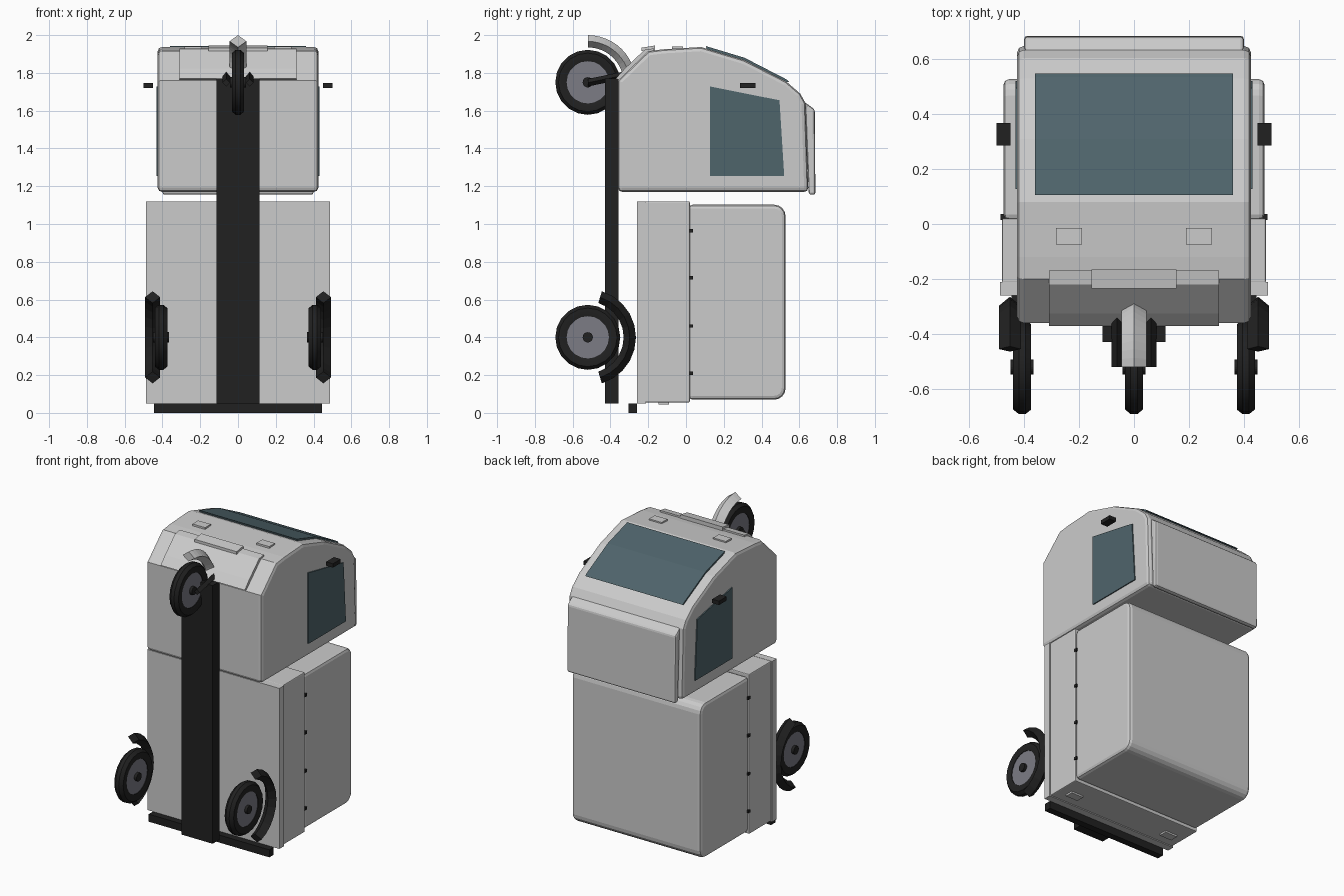
import bpy, bmesh, math
from mathutils import Vector

if "Cube" in bpy.data.objects:
    bpy.data.objects.remove(bpy.data.objects["Cube"])


def mat(name, col):
    m = bpy.data.materials.new(name)
    m.diffuse_color = (*col, 1)
    m.use_nodes = True
    m.node_tree.nodes["Principled BSDF"].inputs["Base Color"].default_value = m.diffuse_color
    return m


BODY = mat("light_grey_paint", (0.6, 0.6, 0.6))
BLACK = mat("black_rubber", (0.015, 0.015, 0.015))
GLASS = mat("tinted_glass", (0.078, 0.128, 0.148))
RIM = mat("steel_rim", (0.2, 0.2, 0.235))


def finish(name, bm, m, bevel=0, smooth=False):
    bmesh.ops.recalc_face_normals(bm, faces=bm.faces)
    me = bpy.data.meshes.new(name)
    bm.to_mesh(me)
    bm.free()
    me.materials.append(m)
    ob = bpy.data.objects.new(name, me)
    bpy.context.collection.objects.link(ob)
    if bevel:
        b = ob.modifiers.new("bevel", 'BEVEL')
        b.width, b.segments, b.limit_method = bevel, 2, 'ANGLE'
        b.angle_limit = math.radians(50)
    if smooth:
        bpy.ops.object.select_all(action='DESELECT')
        ob.select_set(True)
        bpy.context.view_layer.objects.active = ob
        bpy.ops.object.shade_smooth_by_angle(angle=math.radians(30))
    return ob


def prism(name, pts, x0, x1, m, bevel=0):
    """Extrude a (y, z) outline from x0 to x1."""
    bm = bmesh.new()
    a = [bm.verts.new((x0, y, z)) for y, z in pts]
    b = [bm.verts.new((x1, y, z)) for y, z in pts]
    bm.faces.new(a)
    bm.faces.new(b)
    n = len(pts)
    for i in range(n):
        bm.faces.new((a[i], a[(i + 1) % n], b[(i + 1) % n], b[i]))
    return finish(name, bm, m, bevel)


def box(name, x, y, z, m, bevel=0):
    return prism(name, [(y[0], z[0]), (y[1], z[0]), (y[1], z[1]), (y[0], z[1])],
                 x[0], x[1], m, bevel)


def sweep(name, section, centre, a0, a1, steps, m):
    """Turn a closed (x, radius) section about the x axis through centre."""
    full = a1 - a0 >= 360
    bm = bmesh.new()
    cx, cy, cz = centre
    rings = []
    for i in range(steps if full else steps + 1):
        t = math.radians(a0 + (a1 - a0) * i / steps)
        rings.append([bm.verts.new((cx + x, cy + r * math.cos(t), cz + r * math.sin(t)))
                      for x, r in section])
    n = len(section)
    for i in range(steps):
        p, q = rings[i], rings[(i + 1) % len(rings)]
        for j in range(n):
            k = (j + 1) % n
            bm.faces.new((p[j], p[k], q[k], q[j]))
    if not full:
        bm.faces.new(rings[0])
        bm.faces.new(rings[-1])
    return finish(name, bm, m, smooth=full)


def disc(name, centre, r, half, m):
    cx, cy, cz = centre
    pts = [(cy + r * math.cos(i * math.tau / 20), cz + r * math.sin(i * math.tau / 20))
           for i in range(20)]
    return prism(name, pts, cx - half, cx + half, m)


def wheel(name, c):
    sec = [(-.028, .112), (-.033, .135), (-.033, .155), (-.012, .172),
           (.012, .172), (.033, .155), (.033, .135), (.028, .112)]
    sweep(name + "_tyre", sec, c, 0, 360, 20, BLACK)
    disc(name + "_rim", c, .114, .024, RIM)
    disc(name + "_hub", c, .027, .042, BLACK)


def mudguard(name, c, a0, a1, w, m):
    sweep(name, [(0, .255), (w, .222), (0, .19), (-w, .222)], c, a0, a1, 10, m)


# Cabin shell
roof = [(-.2, 1.915), (-.12, 1.925), (.08, 1.937), (.31, 1.868), (.53, 1.755), (.605, 1.69)]
prism("cabin", [(-.36, 1.17), (-.36, 1.76)] + roof + [(.633, 1.64), (.648, 1.17)],
      -.425, .425, BODY, .022)
prism("cabin_end_panel", [(.63, 1.645), (.682, 1.605), (.685, 1.155), (.65, 1.155)],
      -.4, .4, BODY, .012)

# Windscreen plate follows the roof outline
prism("windscreen", [(.11, 1.925), (.105, 1.942), (.31, 1.880), (.535, 1.764), (.547, 1.752),
                     (.53, 1.75), (.31, 1.865)], -.36, .36, GLASS)

# Sloping nose panel, handle bar and roof pads
prism("nose_panel", [(-.372, 1.77), (-.325, 1.822), (-.22, 1.922), (-.17, 1.93),
                     (-.17, 1.91), (-.35, 1.76)], -.31, .31, BODY)
prism("nose_handle", [(-.235, 1.915), (-.235, 1.933), (-.165, 1.945), (-.165, 1.915)],
      -.155, .155, BODY)

for s, side in ((-1, "left"), (1, "right")):
    # Side windows and mirrors
    prism(side + "_window", [(.127, 1.728), (.495, 1.655), (.52, 1.255), (.127, 1.255)],
          s * .424, s * .432, GLASS)
    box(side + "_mirror", (s * .45, s * .5), (.285, .367), (1.72, 1.746), BLACK)
    # Pads on roof and under the cargo box
    box(side + "_roof_pad", (s * .19, s * .283), (-.075, -.015), (1.92, 1.94), BODY)
    box(side + "_base_pad", (s * .325, s * .415), (-.145, -.09), (.044, .06), BODY)
    # Cargo door hinges
    for i, z in enumerate((.21, .46, .715, .965)):
        box(f"{side}_hinge_{i + 1}", (s * .47, s * .485), (.015, .036), (z - .009, z + .009), BLACK)
    # Rear wheels and mudguards
    wheel(side + "_rear_wheel", (s * .407, -.52, .4))
    mudguard(side + "_rear_mudguard", (s * .452, -.52, .4), -73, 73, .04, BLACK)
    # Front fork arms: slim diamond bars
    bm = bmesh.new()
    ends = []
    for p in (Vector((s * .062, -.52, 1.748)), Vector((s * .062, -.34, 1.785))):
        ends.append([bm.verts.new(p + Vector((dx, 0, dz)))
                     for dx, dz in ((.02, 0), (0, .02), (-.02, 0), (0, -.02))])
    for j in range(4):
        k = (j + 1) % 4
        bm.faces.new((ends[0][j], ends[0][k], ends[1][k], ends[1][j]))
    bm.faces.new(ends[0])
    bm.faces.new(ends[1])
    finish(side + "_fork_arm", bm, BLACK)

# Front wheel and mudguard
wheel("front_wheel", (0, -.52, 1.75))
mudguard("front_mudguard", (0, -.52, 1.745), 16, 90, .045, BODY)

# Cargo box: rounded main body, middle section and bed slab
corner = []
for cz, a0 in ((.13, -90), (1.042, 0)):
    for i in range(5):
        t = math.radians(a0 + 22.5 * i)
        corner.append((.467 + .06 * math.cos(t), cz + .06 * math.sin(t)))
prism("cargo_box", [(.015, .07)] + corner + [(.015, 1.102)], -.475, .475, BODY, .02)
box("cargo_frame", (-.48, .48), (-.215, .02), (.055, 1.12), BODY, .006)
box("cargo_bed", (-.487, .487), (-.26, -.212), (.05, 1.12), BODY)

# Chassis beam and bumper bar
box("chassis_beam", (-.114, .114), (-.43, -.357), (.05, 1.77), BLACK)
box("bumper_bar", (-.445, .445), (-.305, -.26), (0, .05), BLACK)
